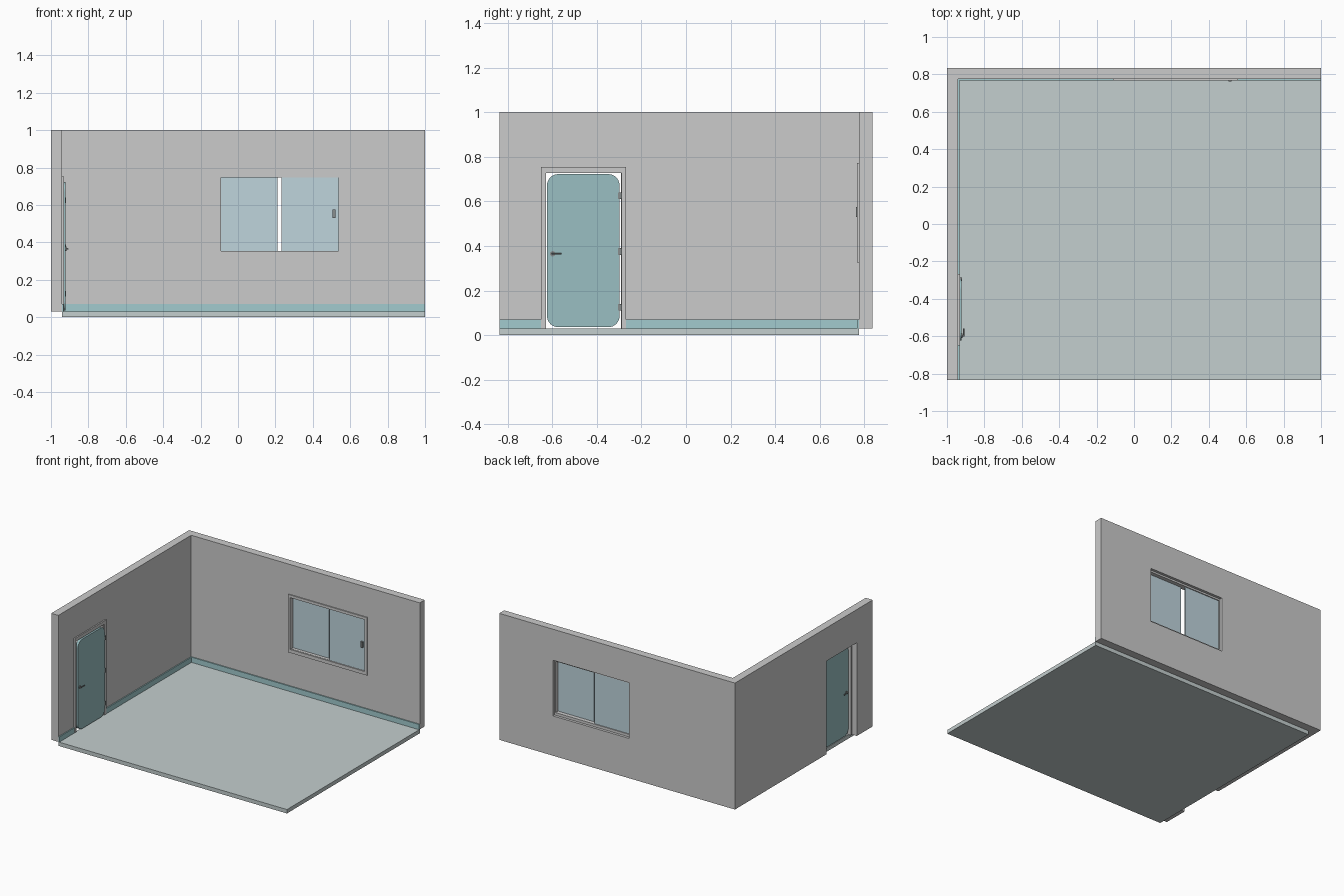
import bpy, bmesh, math
from mathutils import Matrix, Vector

if "Cube" in bpy.data.objects:
    bpy.data.objects.remove(bpy.data.objects["Cube"])


def material(name, rgb):
    m = bpy.data.materials.new(name)
    m.diffuse_color = (*rgb, 1)
    m.use_nodes = True
    m.node_tree.nodes["Principled BSDF"].inputs["Base Color"].default_value = m.diffuse_color
    return m


TEAL = material("teal_trim", (0.36, 0.60, 0.62))
DOOR = material("door_teal", (0.32, 0.52, 0.54))
FLOOR = material("floor_pale", (0.55, 0.62, 0.62))
GLASS = material("glass_blue", (0.52, 0.66, 0.72))
METAL = material("dark_metal", (0.25, 0.27, 0.27))


def finish(name, bm, mat=None):
    bmesh.ops.recalc_face_normals(bm, faces=bm.faces)
    me = bpy.data.meshes.new(name)
    bm.to_mesh(me)
    bm.free()
    ob = bpy.data.objects.new(name, me)
    bpy.context.collection.objects.link(ob)
    if mat:
        me.materials.append(mat)
    return ob


def panel(name, along, us, zs, d0, d1, holes=(), mat=None):
    """Upright slab running along x or y, split into cells; cells in holes stay open."""
    bm = bmesh.new()

    def point(u, z, d):
        return (u, d, z) if along == "x" else (d, u, z)

    grid = [[bm.verts.new(point(u, z, d0)) for z in zs] for u in us]
    for i in range(len(us) - 1):
        for j in range(len(zs) - 1):
            if (i, j) not in holes:
                bm.faces.new((grid[i][j], grid[i + 1][j], grid[i + 1][j + 1], grid[i][j + 1]))
    bmesh.ops.delete(bm, geom=[v for v in bm.verts if not v.link_faces], context="VERTS")
    ext = bmesh.ops.extrude_face_region(bm, geom=bm.faces[:], use_keep_orig=True)
    shift = Vector(point(0, 0, d1 - d0))
    bmesh.ops.translate(bm, vec=shift, verts=[v for v in ext["geom"] if isinstance(v, bmesh.types.BMVert)])
    return finish(name, bm, mat)


def box(name, lo, hi, mat=None, corner=0.0):
    """Box between two corners; corner rounds the edges that run along x."""
    bm = bmesh.new()
    bmesh.ops.create_cube(bm, size=1)
    for v in bm.verts:
        v.co = [lo[k] if v.co[k] < 0 else hi[k] for k in range(3)]
    if corner:
        edges = [e for e in bm.edges if abs(e.verts[0].co.x - e.verts[1].co.x) > 1e-6]
        bmesh.ops.bevel(bm, geom=edges, offset=corner, segments=8, profile=0.5, affect="EDGES")
    return finish(name, bm, mat)


def rod(name, a, b, r, mat=METAL):
    a, b = Vector(a), Vector(b)
    bm = bmesh.new()
    rot = (b - a).to_track_quat("Z", "Y").to_matrix().to_4x4()
    bmesh.ops.create_cone(bm, cap_ends=True, segments=16, radius1=r, radius2=r,
                          depth=(b - a).length, matrix=Matrix.Translation((a + b) / 2) @ rot)
    for f in bm.faces:
        f.smooth = len(f.verts) == 4
    return finish(name, bm, mat)


# Floor slab
box("floor", (-0.94, -0.835, 0), (1, 0.775, 0.03), FLOOR)

# Walls with the window and door openings
panel("back_wall", "x", (-0.94, -0.10, 0.545, 1), (0.03, 0.335, 0.762, 1), 0.775, 0.835, {(1, 1)})
panel("left_wall", "y", (-0.835, -0.642, -0.275, 0.835), (0.03, 0.745, 1), -1, -0.94, {(1, 0)})

# Skirting boards
panel("back_skirting", "x", (-0.94, 1), (0.03, 0.07), 0.767, 0.775, mat=TEAL)
panel("left_skirting", "y", (-0.835, -0.649, -0.268, 0.775), (0.03, 0.07), -0.94, -0.932, {(1, 0)}, TEAL)

# Window casing and lining
panel("window_casing", "x", (-0.112, -0.094, 0.538, 0.557), (0.327, 0.353, 0.75, 0.771), 0.767, 0.775, {(1, 1)})
panel("window_lining", "x", (-0.10, -0.092, 0.536, 0.545), (0.335, 0.355, 0.748, 0.762), 0.775, 0.815, {(1, 1)})

# Two sliding panes on separate tracks, with a pull
box("left_pane", (-0.094, 0.800, 0.353), (0.210, 0.808, 0.75), GLASS)
box("right_pane", (0.232, 0.776, 0.353), (0.538, 0.784, 0.75), GLASS)
box("window_pull", (0.505, 0.762, 0.53), (0.520, 0.777, 0.575), METAL)

# Door casing and lining
panel("door_casing", "y", (-0.650, -0.628, -0.290, -0.268), (0.03, 0.727, 0.753), -0.94, -0.930, {(1, 0)})
panel("door_lining", "y", (-0.642, -0.627, -0.291, -0.275), (0.03, 0.728, 0.745), -0.96, -0.94, {(1, 0)})

# Rounded door leaf
door = box("door", (-0.942, -0.623, 0.036), (-0.922, -0.298, 0.722), DOOR, 0.05)

# Hinges
for i, z in enumerate((0.125, 0.375, 0.625)):
    box(f"hinge_{i + 1}", (-0.936, -0.304, z - 0.015), (-0.920, -0.287, z + 0.015), METAL)

# Lever handles on both faces
for side, face, s in (("inner", -0.922, 1), ("outer", -0.942, -1)):
    rod(f"{side}_rosette", (face, -0.598, 0.365), (face + 0.004 * s, -0.598, 0.365), 0.012)
    rod(f"{side}_spindle", (face, -0.598, 0.365), (face + 0.013 * s, -0.598, 0.365), 0.004)
    rod(f"{side}_lever", (face + 0.011 * s, -0.602, 0.365), (face + 0.011 * s, -0.558, 0.365), 0.004)
